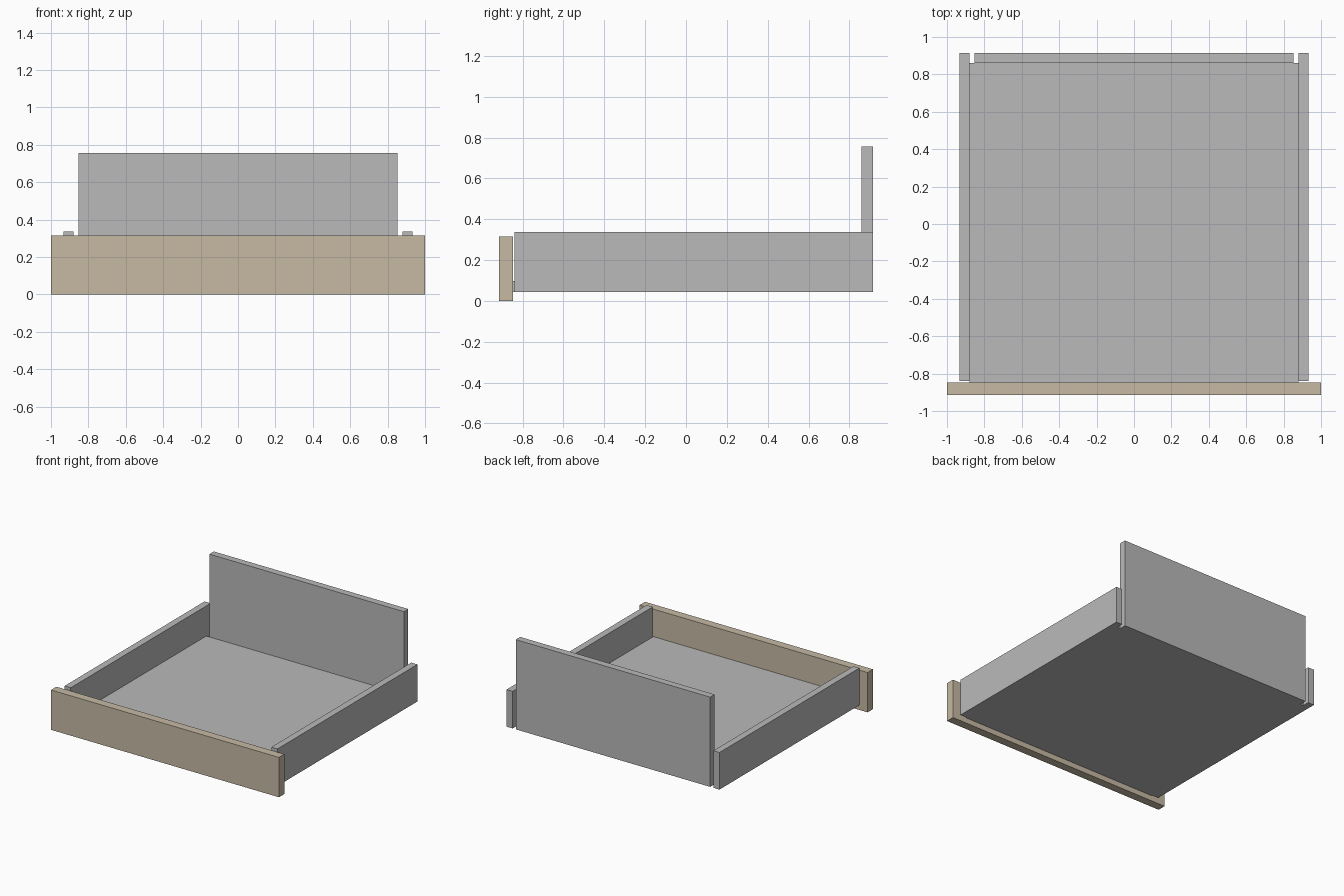
import bpy

if "Cube" in bpy.data.objects:
    bpy.data.objects.remove(bpy.data.objects["Cube"])


def material(name, rgb):
    m = bpy.data.materials.new(name)
    m.diffuse_color = (*rgb, 1.0)
    m.use_nodes = True
    m.node_tree.nodes["Principled BSDF"].inputs["Base Color"].default_value = m.diffuse_color
    return m


grey = material("grey_metal", (0.49, 0.49, 0.49))
tan = material("tan_wood", (0.57, 0.49, 0.37))


def box(name, x, y, z, mat):
    """Axis-aligned box from (min, max) ranges."""
    bpy.ops.mesh.primitive_cube_add(size=1)
    o = bpy.context.object
    o.name = name
    for v in o.data.vertices:
        v.co = [(a + b) / 2 + c * (b - a) for (a, b), c in zip((x, y, z), v.co)]
    o.data.materials.append(mat)
    return o


# Drawer front
box("drawer_front", (-1, 1), (-0.915, -0.848), (0, 0.316), tan)

# Floor panel, running between the sides up to the back
box("drawer_floor", (-0.88, 0.88), (-0.848, 0.86), (0.043, 0.098), grey)

# Tall back panel
box("drawer_back", (-0.853, 0.853), (0.86, 0.915), (0.043, 0.755), grey)

# Side walls
for name, s in (("left", -1), ("right", 1)):
    box(name + "_side", tuple(sorted((s * 0.88, s * 0.934))),
        (-0.84, 0.915), (0.043, 0.337), grey)
